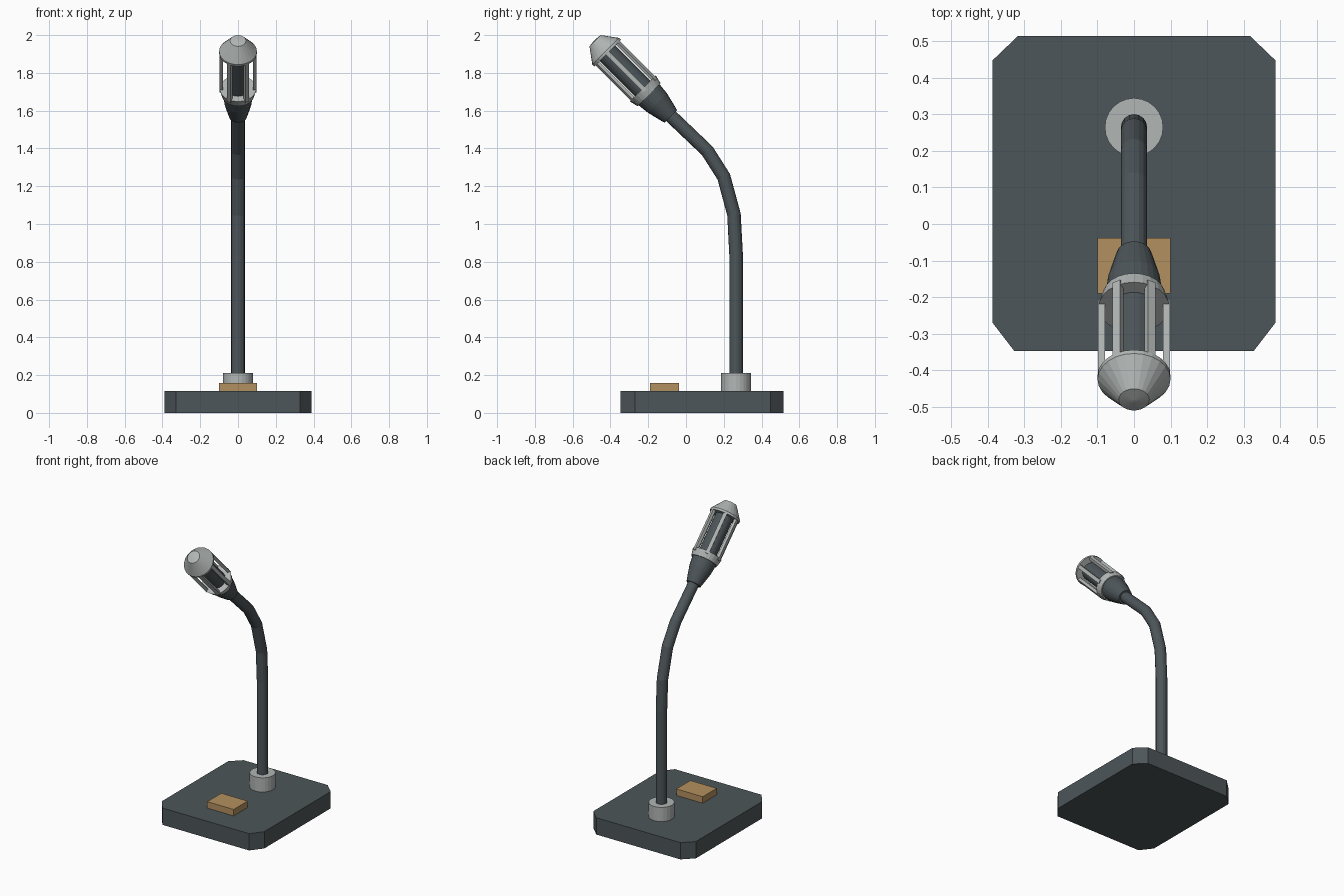
import bpy, bmesh, math
from mathutils import Matrix, Vector

if "Cube" in bpy.data.objects:
    bpy.data.objects.remove(bpy.data.objects["Cube"], do_unlink=True)


def material(name, rgb):
    m = bpy.data.materials.new(name)
    m.use_nodes = True
    m.diffuse_color = (*rgb, 1)
    m.node_tree.nodes["Principled BSDF"].inputs["Base Color"].default_value = (*rgb, 1)
    return m


DARK = material("dark slate", (0.075, 0.092, 0.1))
GREY = material("light grey", (0.44, 0.47, 0.46))
TAN = material("tan", (0.45, 0.28, 0.115))


def finish(name, bm, mat, matrix=Matrix()):
    bmesh.ops.recalc_face_normals(bm, faces=bm.faces)
    mesh = bpy.data.meshes.new(name)
    bm.to_mesh(mesh)
    bm.free()
    mesh.materials.append(mat)
    ob = bpy.data.objects.new(name, mesh)
    ob.matrix_world = matrix
    bpy.context.collection.objects.link(ob)
    return ob


def skin(bm, rings):
    """Join matching rings of points into a closed solid."""
    loops = [[bm.verts.new(p) for p in ring] for ring in rings]
    n = len(loops[0])
    for a, b in zip(loops, loops[1:]):
        for i in range(n):
            j = (i + 1) % n
            bm.faces.new((a[i], a[j], b[j], b[i]))
    bm.faces.new(loops[0][::-1])
    bm.faces.new(loops[-1])


def circle(r, z, n):
    return [Vector((r * math.cos(math.tau * i / n), r * math.sin(math.tau * i / n), z))
            for i in range(n)]


def lathe(name, profile, mat, matrix=Matrix(), n=24):
    bm = bmesh.new()
    skin(bm, [circle(r, z, n) for r, z in profile])
    return finish(name, bm, mat, matrix)


def box(bm, size, matrix):
    bmesh.ops.create_cube(bm, size=1, matrix=matrix @ Matrix.Diagonal((*size, 1)))


# Base slab with cut corners
half = [(0.328, -0.348), (0.388, -0.27), (0.388, 0.448), (0.318, 0.515)]
outline = half + [(-x, y) for x, y in reversed(half)]
bm = bmesh.new()
skin(bm, [[(x, y, z) for x, y in outline] for z in (0, 0.115)])
finish("base", bm, DARK)

# Push button
bm = bmesh.new()
box(bm, (0.2, 0.152, 0.05), Matrix.Translation((0, -0.114, 0.134)))
finish("button", bm, TAN)

# Socket ring holding the stem
lathe("stem_socket", [(0.08, 0.11), (0.08, 0.212)], GREY, Matrix.Translation((0, 0.265, 0)))

# Bent stem: rings mitred at each joint of the path
path = [Vector((0, y, z)) for y, z in ((0.265, 0.15), (0.265, 0.84), (0.254, 1.05),
                                       (0.2, 1.25), (0.113, 1.387), (-0.1, 1.59))]
rings = []
for i, p in enumerate(path):
    t = ((p - path[max(i - 1, 0)]).normalized()
         + (path[min(i + 1, len(path) - 1)] - p).normalized()).normalized()
    side = Vector((0, t.z, -t.y))
    rings.append([p + Vector((c.x, 0, 0)) + side * c.y for c in circle(0.036, 0, 16)])
bm = bmesh.new()
skin(bm, rings)
finish("stem", bm, DARK)

# Head parts share a frame whose z axis points to the tip
head = Matrix.Translation((0, -0.081, 1.57)) @ Matrix.Rotation(math.radians(45), 4, "X")
lathe("head_neck", [(0.047, 0), (0.055, 0.03), (0.072, 0.1), (0.079, 0.165)], DARK, head)
lathe("head_collar", [(0.086, 0.162), (0.097, 0.208)], GREY, head)
lathe("head_core", [(0.058, 0.2), (0.058, 0.49)], DARK, head)
lathe("head_cap", [(0.1, 0.473), (0.1, 0.487), (0.042, 0.566), (0.004, 0.571)], GREY, head)

# Six cage bars around the core
bm = bmesh.new()
for i in range(6):
    turn = Matrix.Rotation(math.tau * i / 6, 4, "Z")
    box(bm, (0.019, 0.024, 0.29), turn @ Matrix.Translation((0.0885, 0, 0.337)))
finish("cage_bars", bm, GREY, head)
